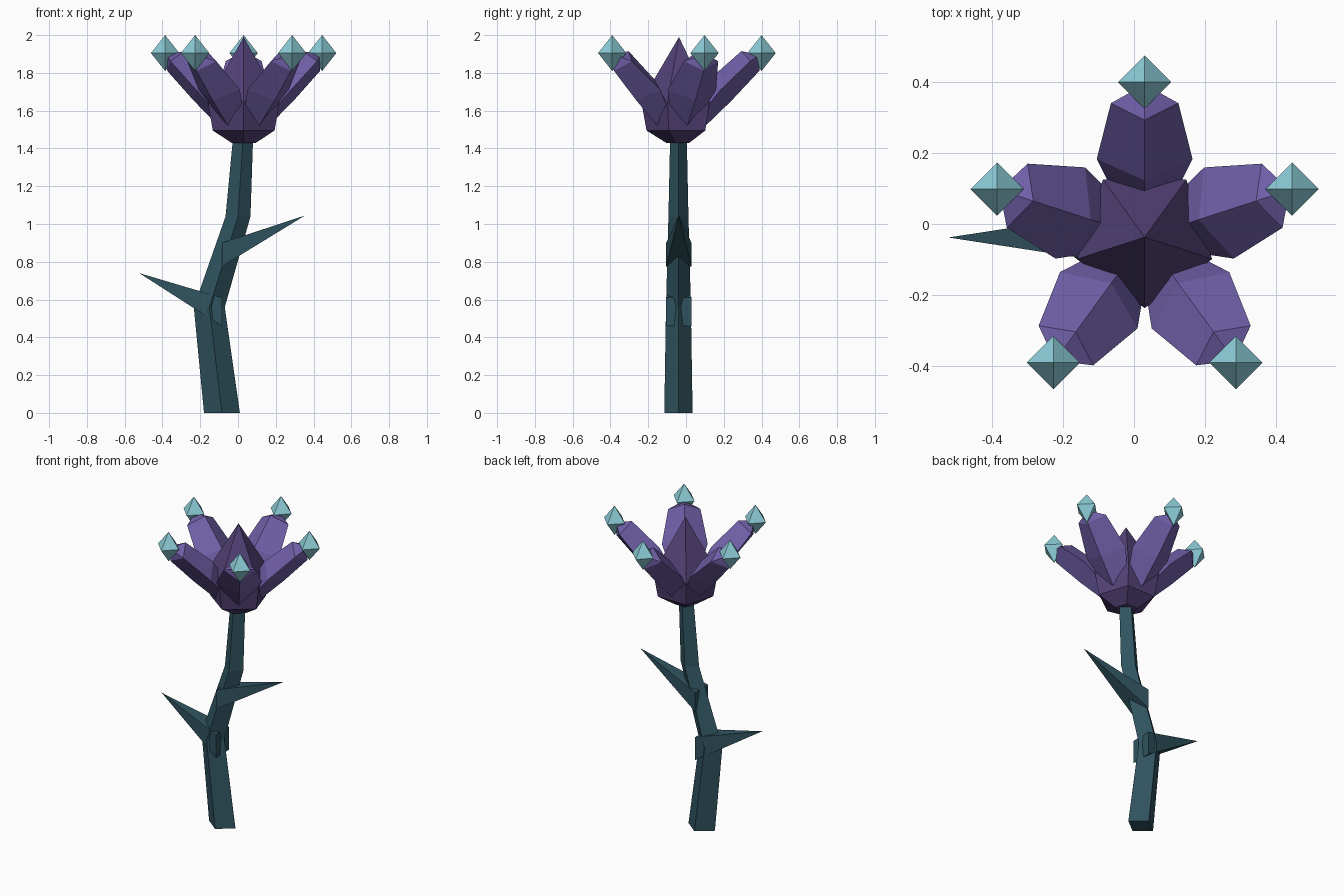
import bpy, math

if "Cube" in bpy.data.objects:
    bpy.data.objects.remove(bpy.data.objects["Cube"])

CX, CY = 0.03, -0.037   # flower axis


def material(name, rgb):
    m = bpy.data.materials.new(name)
    lin = [(c / 255 / 12.92) if c < 11 else ((c / 255 + 0.055) / 1.055) ** 2.4 for c in rgb]
    m.diffuse_color = (*lin, 1)
    m.use_nodes = True
    m.node_tree.nodes["Principled BSDF"].inputs["Base Color"].default_value = m.diffuse_color
    return m


TEAL = material("dark teal", (48, 84, 96))
PURPLE = material("petal purple", (112, 95, 168))
PLUM = material("dark plum", (84, 66, 120))
ICE = material("pale cyan", (140, 205, 216))


def loft(name, sections, mat):
    """Skin equal rings of points; a one-point section closes to a tip."""
    verts, faces, rings = [], [], []
    for s in sections:
        rings.append(list(range(len(verts), len(verts) + len(s))))
        verts += s
    for a, b in zip(rings, rings[1:]):
        n = max(len(a), len(b))
        for i in range(n):
            j = (i + 1) % n
            if len(a) == 1:
                faces.append((a[0], b[j], b[i]))
            elif len(b) == 1:
                faces.append((a[i], a[j], b[0]))
            else:
                faces.append((a[i], a[j], b[j], b[i]))
    if len(rings[0]) > 1:
        faces.append(tuple(reversed(rings[0])))
    if len(rings[-1]) > 1:
        faces.append(tuple(rings[-1]))
    me = bpy.data.meshes.new(name)
    me.from_pydata(verts, [], faces)
    me.materials.append(mat)
    ob = bpy.data.objects.new(name, me)
    bpy.context.collection.objects.link(ob)
    # consistent outward normals
    import bmesh
    bm = bmesh.new()
    bm.from_mesh(me)
    bmesh.ops.recalc_face_normals(bm, faces=bm.faces)
    bm.to_mesh(me)
    bm.free()
    return ob


def ring(cx, cy, z, rx, ry, n, start=0):
    return [(cx + rx * math.cos(start + math.tau * i / n),
             cy + ry * math.sin(start + math.tau * i / n), z) for i in range(n)]


# crooked four-sided stem
stem = [(-0.085, 0, 0.095, 0.075), (-0.152, 0.56, 0.082, 0.066),
        (0.0, 1.04, 0.066, 0.053), (0.027, 1.46, 0.053, 0.044)]
loft("stem", [ring(x, -0.04, z, rx, ry, 4) for x, z, rx, ry in stem], TEAL)

# thorns: rectangular pyramids pushed through the stem
for name, z0, z1, tip in (("left_thorn", 0.46, 0.61, (-0.523, -0.038, 0.74)),
                          ("right_thorn", 0.775, 0.90, (0.355, -0.038, 1.045))):
    base = [(-0.086, -0.038 + y, z) for y, z in
            ((-0.067, z0), (0.067, z0), (0.067, z1), (-0.067, z1))]
    loft(name, [base, [tip]], TEAL)

# five-sided bud with its cup underneath
bud = [ring(CX, CY, z, r, r, 5, math.radians(54))
       for z, r in ((1.43, 0.068), (1.495, 0.172), (1.65, 0.2))]
loft("bud", bud + [[(CX, CY, 1.99)]], PLUM)

# petals (diamond section: ridge, side, keel, side) and crystals on their tips
# each row: ridge (radius, z), keel (radius, z), half width
profile = [((0.04, 1.57), (0.12, 1.50), 0.065),
           ((0.16, 1.765), (0.28, 1.655), 0.135),
           ((0.33, 1.915), (0.425, 1.81), 0.095)]
for k in range(5):
    a = math.radians(90 + 72 * k)

    def place(r, lat, z):
        return (CX + r * math.cos(a) - lat * math.sin(a),
                CY + r * math.sin(a) + lat * math.cos(a), z)

    sections = []
    for (r0, z0), (r1, z1), w in profile:
        rm, zm = (r0 + r1) / 2, (z0 + z1) / 2
        sections.append([place(r0, 0, z0), place(rm, w, zm),
                         place(r1, 0, z1), place(rm, -w, zm)])
    sections.append([place(0.43, 0, 1.895)])
    loft(f"petal_{k + 1}", sections, PURPLE)

    x, y, z = place(0.437, 0, 1.905)
    loft(f"crystal_{k + 1}", [[(x, y, z - 0.095)], ring(x, y, z, 0.075, 0.075, 4),
                              [(x, y, z + 0.095)]], ICE)
